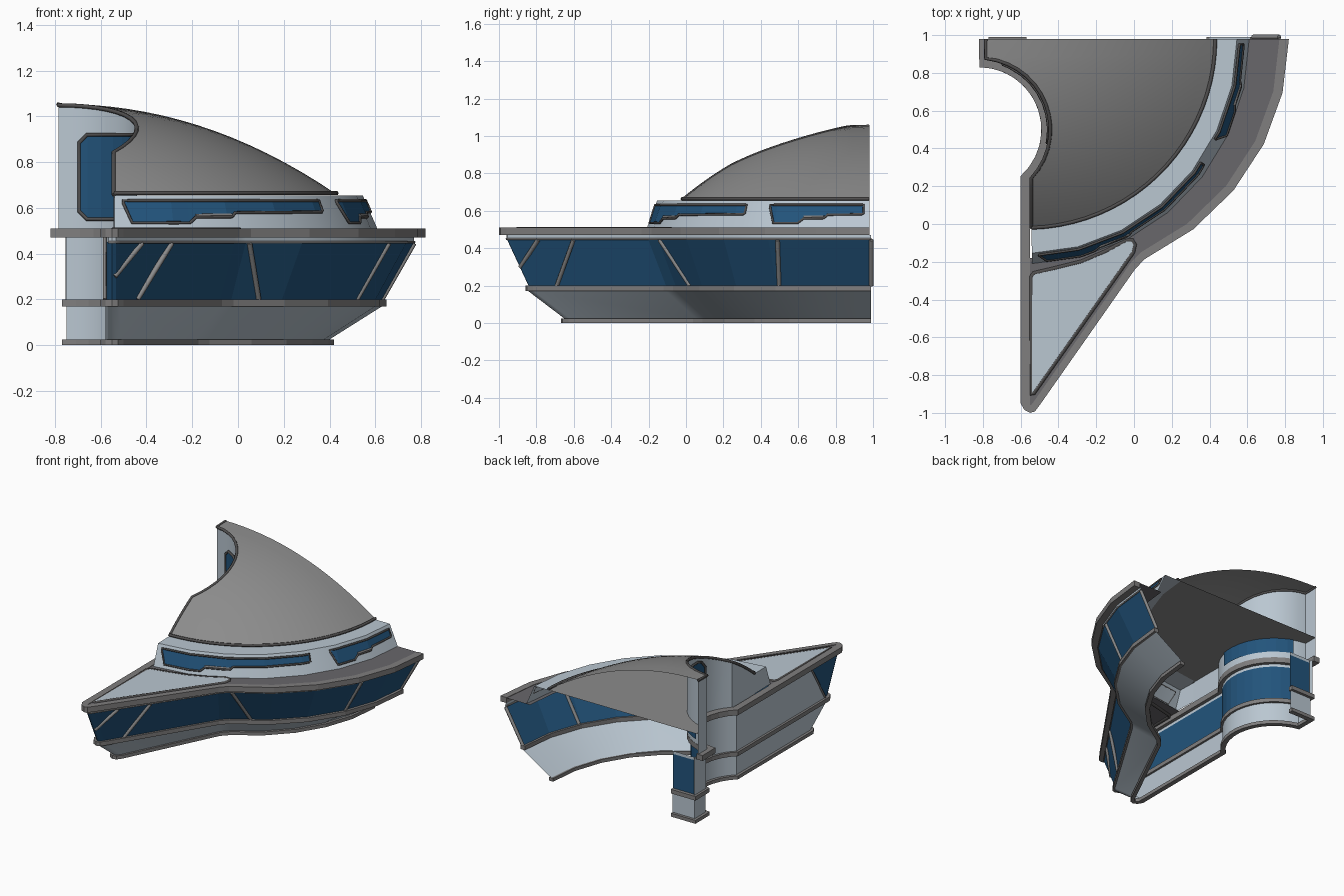
import bpy, bmesh, math
from mathutils import Vector

if "Cube" in bpy.data.objects:
    bpy.data.objects.remove(bpy.data.objects["Cube"])

def mat(name, c):
    m = bpy.data.materials.new(name)
    m.diffuse_color = (*c, 1)
    m.use_nodes = True
    m.node_tree.nodes["Principled BSDF"].inputs["Base Color"].default_value = m.diffuse_color
    return m

LIGHT = mat("pale_panel", (.49, .57, .64))
BLUE = mat("blue_glass", (.016, .088, .20))
GREY = mat("dome_grey", (.26, .26, .26))
TRIM = mat("trim_grey", (.215, .21, .21))
DECK = mat("deck_grey", (.14, .135, .145))
DARK = mat("dark_edging", (.08, .077, .077))

CX, CY = -.57, .98          # centre of the curved front
STEP = 12.64                # facet angle of the curved front
AX, AY = -.82, .5           # centre of the concave bay

def finish(name, verts, faces, m, smooth=False):
    me = bpy.data.meshes.new(name)
    me.from_pydata([tuple(v) for v in verts], [], faces)
    bm = bmesh.new()
    bm.from_mesh(me)
    bmesh.ops.recalc_face_normals(bm, faces=bm.faces)
    bm.to_mesh(me)
    bm.free()
    me.materials.append(m)
    ob = bpy.data.objects.new(name, me)
    bpy.context.collection.objects.link(ob)
    if smooth:
        for p in me.polygons:
            p.use_smooth = True
        me.set_sharp_from_angle(angle=math.radians(28))
    return ob

def loft(name, rows, m, closed=False, smooth=False):
    n = len(rows[0])
    verts = [v for r in rows for v in r]
    faces = []
    for i in range(len(rows) if closed else len(rows) - 1):
        a, b = i * n, (i + 1) % len(rows) * n
        faces += [(a + j, a + j + 1, b + j + 1, b + j) for j in range(n - 1)]
    if closed:
        faces += [[i * n for i in range(len(rows))], [i * n + n - 1 for i in range(len(rows))]]
    return finish(name, verts, faces, m, smooth)

def tube(name, pts, r, m, cyclic=False):
    cu = bpy.data.curves.new(name, 'CURVE')
    cu.dimensions = '3D'
    cu.bevel_depth, cu.bevel_resolution, cu.use_fill_caps = r, 1, True
    sp = cu.splines.new('POLY')
    sp.points.add(len(pts) - 1)
    for p, q in zip(sp.points, pts):
        p.co = (*q, 1)
    sp.use_cyclic_u = cyclic
    tmp = bpy.data.objects.new(name + "_tmp", cu)
    bpy.context.collection.objects.link(tmp)
    me = bpy.data.meshes.new_from_object(tmp)
    bpy.data.objects.remove(tmp)
    me.materials.clear()
    me.materials.append(m)
    ob = bpy.data.objects.new(name, me)
    bpy.context.collection.objects.link(ob)

def at(pts, z):
    return [Vector((p[0], p[1], z)) for p in pts]

def arc(rx, ry, u):
    # point on the faceted curved front at u degrees
    k = math.floor(u / STEP)
    f = u / STEP - k
    a, b = [Vector((CX + rx * math.cos(math.radians(STEP * i)),
                    CY - ry * math.sin(math.radians(STEP * i)))) for i in (k, k + 1)]
    return a.lerp(b, f)

def bay(R, xl, xe, n=12):
    # concave bay path, from the left wall to the back corner
    a0 = -math.acos((xl - AX) / R)
    a1 = math.acos((xe - AX) / R)
    return [Vector((AX + R * math.cos(a0 + (a1 - a0) * i / n),
                    AY + R * math.sin(a0 + (a1 - a0) * i / n))) for i in range(n + 1)]

def outline(d, e, yb=.98, xe=-.82, ret=False):
    # floor outline: d insets the front, e insets the left wall and bay
    xl, ty, w = -.6 + e, -1 + .83 * d, .05 - e * .7
    pts = [arc(1.39 - d, 1.306 - d * .77, STEP * i) for i in range(6)]
    pts[0].y = yb
    pts.append(pts[-1] + Vector((-.05, -.052)))
    pts += [Vector(p) for p in ((-.55 + w, ty + .8 * w), (-.55 + .5 * w, ty + .15 * w), (-.55, ty),
            (-.55 + .6 * (xl + .55), ty + .3 * w), (xl, ty + w))]
    pts += bay(.33 + e, xl, xe + e + .001)
    pts.append(Vector((xe + e, yb - (e if ret else 0))))
    if ret:
        pts.append(Vector((-.57, yb - e)))
    return pts
LEFT = 11                    # first outline index on the left wall

def band(name, d, z0, z1, w, **k):
    a, b = outline(d, 0, **k), outline(d + w, w, **k)
    loft(name, [at(a, z0), at(a, z1), at(b, z1), at(b, z0)], TRIM, True)

# horizontal trims
low = dict(yb=.99, xe=-.77, ret=True)
band("base_trim", .40, 0, .025, .035, **low)
band("middle_trim", .17, .17, .20, .035, **low)
band("roof_trim", 0, .47, .51, .05)

# sloping lower wall
loft("lower_wall", [at(outline(.42, .02, **low), .025), at(outline(.19, .02, **low), .17)],
     LIGHT, smooth=True)

# glass storey, with a pale skin over the left wall and bay
gb, gt = outline(.19, .025, **low), outline(.05, .025, **low)
loft("window_band", [at(gb, .2), at(gt, .45)], BLUE)
loft("soffit_strip", [at(gt, .45), at(gt, .472)], LIGHT, smooth=True)
sb, st = [outline(d, .017, yb=.985, xe=-.77)[LEFT:] for d in (.19, .05)]
sb[0].y, st[0].y = -.78, -.62
loft("left_wall_skin", [at(sb, .2), at(st, .47)], LIGHT, smooth=True)
tube("skin_edge", [at(sb, .2)[0], at(st, .47)[0]], .008, TRIM)

def on_x(pts, x):
    for a, b in zip(pts, pts[1:]):
        if b.x <= x <= a.x:
            return a.lerp(b, (a.x - x) / max(a.x - b.x, 1e-6))
    return pts[0]

# slanted window bars
for i, (xt, xb, zb) in enumerate(((-.42, -.54, .3), (-.29, -.44, .2), (.05, .09, .2),
                                  (.66, .52, .2), (.9, .9, .2))):
    f = (zb - .2) / .25
    mid = [b.lerp(t, f) for b, t in zip(gb, gt)]
    tube("window_bar_%d" % i, [(*on_x(gt, xt), .445), (*on_x(mid, xb), zb)], .012, GREY)
tube("window_head", at(gt[:LEFT], .45), .006, TRIM)

# roof deck between roof trim and upper wall
o = outline(.03, .03)[:LEFT + 1]
inner = [arc(1.15, 1.16, STEP * i) for i in range(7, -1, -1)]
deck = at(o + [Vector((-.57, -.18))] + inner, .507)
finish("roof_deck", deck, [list(range(len(deck)))], DECK)

# triangular prow panel
tri = [(-.545, -.9), (-.545, -.28), (-.53, -.26), (-.42, -.235), (-.28, -.2), (-.15, -.145),
       (-.04, -.085), (-.01, -.085), (.005, -.11), (-.005, -.15), (-.53, -.895)]
finish("prow_panel", at([Vector(p) for p in tri], .512), [list(range(len(tri)))], LIGHT)
tube("prow_edging", at([Vector(p) for p in tri], .504), .012, DARK, True)

# sloping upper wall with ledge
rows = [at([arc(rx, ry, STEP * i) for i in range(8)], z)
        for rx, ry, z in ((1.18, 1.19, .507), (1.115, 1.135, .655), (.98, .98, .655))]
loft("upper_wall", rows, LIGHT, smooth=True)
finish("upper_wall_end", [rows[0][7], rows[1][7], rows[2][7], Vector((rows[2][7].x, 0, .507))],
       [(0, 1, 2, 3)], LIGHT)

def face_pt(u, z, off=.005):
    f = (z - .507) / .148
    return Vector((*arc(1.18 - .065 * f + off, 1.19 - .055 * f + off, u), z + off * .4))

# stepped slit windows: corners as (angle, lower height)
for name, u0, u1, s1, s2 in (("front_slit", 86.5, 35, 72, 62), ("side_slit", 27.5, 1.5, 19, 12)):
    keys = [(u0, .618), (u0 - 1.8, .533), (s1, .533), (s1 - 1.5, .557), (s2, .559),
            (s2 - 1, .577), (u1 + .5, .58), (u1, .585)]
    us = sorted({k[0] for k in keys} | {STEP * i for i in range(8) if u1 < STEP * i < u0}, reverse=True)
    def low_z(u):
        for a, b in zip(keys, keys[1:]):
            if b[0] <= u <= a[0]:
                return a[1] + (b[1] - a[1]) * (a[0] - u) / (a[0] - b[0])
        return .58
    bot = [face_pt(u, low_z(u)) for u in us]
    top = [face_pt(u, .63) for u in us]
    loft(name + "_glass", [bot, top], BLUE)
    tube(name + "_frame", bot + top[::-1], .007, DARK, True)
    tube(name + "_step", [face_pt(s1 - 1.5, .565), face_pt(s2, .567)], .008, TRIM)

# dome height: parabola from the apex to the circular rim
def dome_z(p):
    w = Vector((p[0] + .8, p[1] - CY))
    ww = w.length_squared
    if ww < 1e-6:
        return 1.055
    a = Vector((-.8 - CX, 0))
    k = (-a.dot(w) + math.sqrt(a.dot(w) ** 2 + ww * (1 - a.length_squared))) / ww
    return .66 + .395 * max(0, 1 - min(1, 1 / k) ** 2.12)

# cut edge of the dome: back corner, bay, left edge
cut = [Vector((-.785, .98))] + bay(.378, -.543, -.785, 14)[::-1]
cut += [Vector((-.543, .25 - .27 * i / 6)) for i in range(1, 7)]
n = len(cut) - 1
rim = [Vector((CX + math.cos(math.radians(88.4 * i / n)),
               CY - math.sin(math.radians(88.4 * i / n)))) for i in range(n + 1)]
rows = []
for k in range(17):
    r = [a.lerp(b, k / 16) for a, b in zip(cut, rim)]
    rows.append([Vector((p.x, p.y, dome_z(p))) for p in r])
loft("dome", rows, GREY, smooth=True)
floor = at(cut[:-1] + rim[::-1], .657)
finish("dome_floor", floor, [list(range(len(floor)))], GREY)
tube("dome_cut_edging", [Vector((p.x, p.y, dome_z(p) - .003)) for p in cut], .010, DARK)
tube("dome_rim_edging", at(rim, .664), .010, DARK)

# upright wall under the cut edge
loft("bay_wall", [at(cut, .5), [Vector((p.x, p.y, dome_z(p))) for p in cut]], LIGHT, smooth=True)

# large bay window, with a plain inner pane below the dome floor
angs = [70, 64] + [52 - 10 * i for i in range(6)] + [-5, -11]
for name, R, ztop in (("bay_window", .368, .92), ("bay_window_inner", .387, .655)):
    b, t = [], []
    for i, g in enumerate(angs):
        p = Vector((AX + R * math.cos(math.radians(g)), AY + R * math.sin(math.radians(g))))
        c = .035 if i in (0, len(angs) - 1) and ztop > .7 else 0
        b.append(Vector((*p, .55 + c)))
        t.append(Vector((*p, min(ztop, dome_z(p) - .04) - c)))
    loft(name, [b, t], BLUE)
    if ztop > .7:
        tube(name + "_frame", b + t[::-1], .009, DARK, True)
